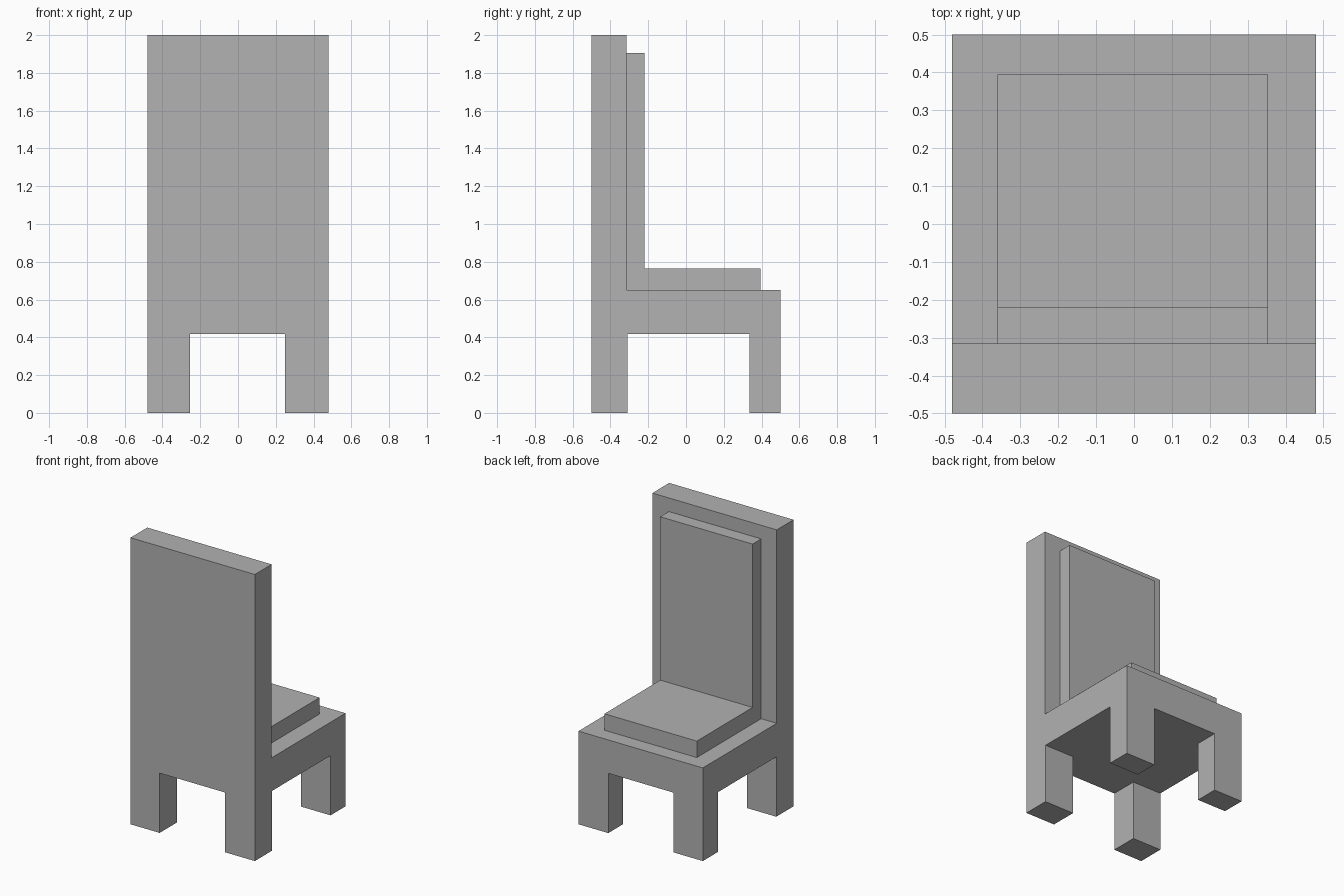
import bpy
import bmesh

cube = bpy.data.objects.get("Cube")
if cube:
    bpy.data.objects.remove(cube, do_unlink=True)

# Single plain grey
grey = bpy.data.materials.new("plain_grey")
grey.use_nodes = True
colour = (0.445, 0.445, 0.445, 1)
grey.diffuse_color = colour
grey.node_tree.nodes["Principled BSDF"].inputs["Base Color"].default_value = colour


def extrude_profile(name, profile, x0, x1):
    """Extrude a closed (y, z) outline along x."""
    bm = bmesh.new()
    face = bm.faces.new([bm.verts.new((x0, y, z)) for y, z in profile])
    result = bmesh.ops.extrude_face_region(bm, geom=[face])
    verts = [g for g in result["geom"] if isinstance(g, bmesh.types.BMVert)]
    bmesh.ops.translate(bm, verts=verts, vec=(x1 - x0, 0, 0))
    bmesh.ops.recalc_face_normals(bm, faces=bm.faces)
    mesh = bpy.data.meshes.new(name)
    bm.to_mesh(mesh)
    bm.free()
    mesh.materials.append(grey)
    obj = bpy.data.objects.new(name, mesh)
    bpy.context.collection.objects.link(obj)
    return obj


def l_shape(back, inner, front, bottom, seat, top):
    return [(back, bottom), (front, bottom), (front, seat),
            (inner, seat), (inner, top), (back, top)]


def cut_opening(target, x0, x1, y0, y1, top):
    """Cut a tunnel up from below the floor."""
    box = [(y0, -0.2), (y1, -0.2), (y1, top), (y0, top)]
    cutter = extrude_profile("leg_gap_cutter", box, x0, x1)
    cutter.hide_render = True
    mod = target.modifiers.new("leg_gap", "BOOLEAN")
    mod.operation = "DIFFERENCE"
    mod.solver = "EXACT"
    mod.object = cutter
    bpy.context.view_layer.objects.active = target
    bpy.ops.object.modifier_apply(modifier=mod.name)
    bpy.data.objects.remove(cutter, do_unlink=True)


# Frame: backrest, seat and four legs in one solid
frame = extrude_profile(
    "chair_frame", l_shape(-0.5, -0.315, 0.5, 0, 0.65, 2), -0.48, 0.48)
cut_opening(frame, -0.255, 0.25, -1, 1, 0.417)
cut_opening(frame, -1, 1, -0.31, 0.335, 0.417)

# Cushion: seat pad and back pad
extrude_profile(
    "cushion", l_shape(-0.315, -0.22, 0.395, 0.65, 0.765, 1.905), -0.36, 0.353)
